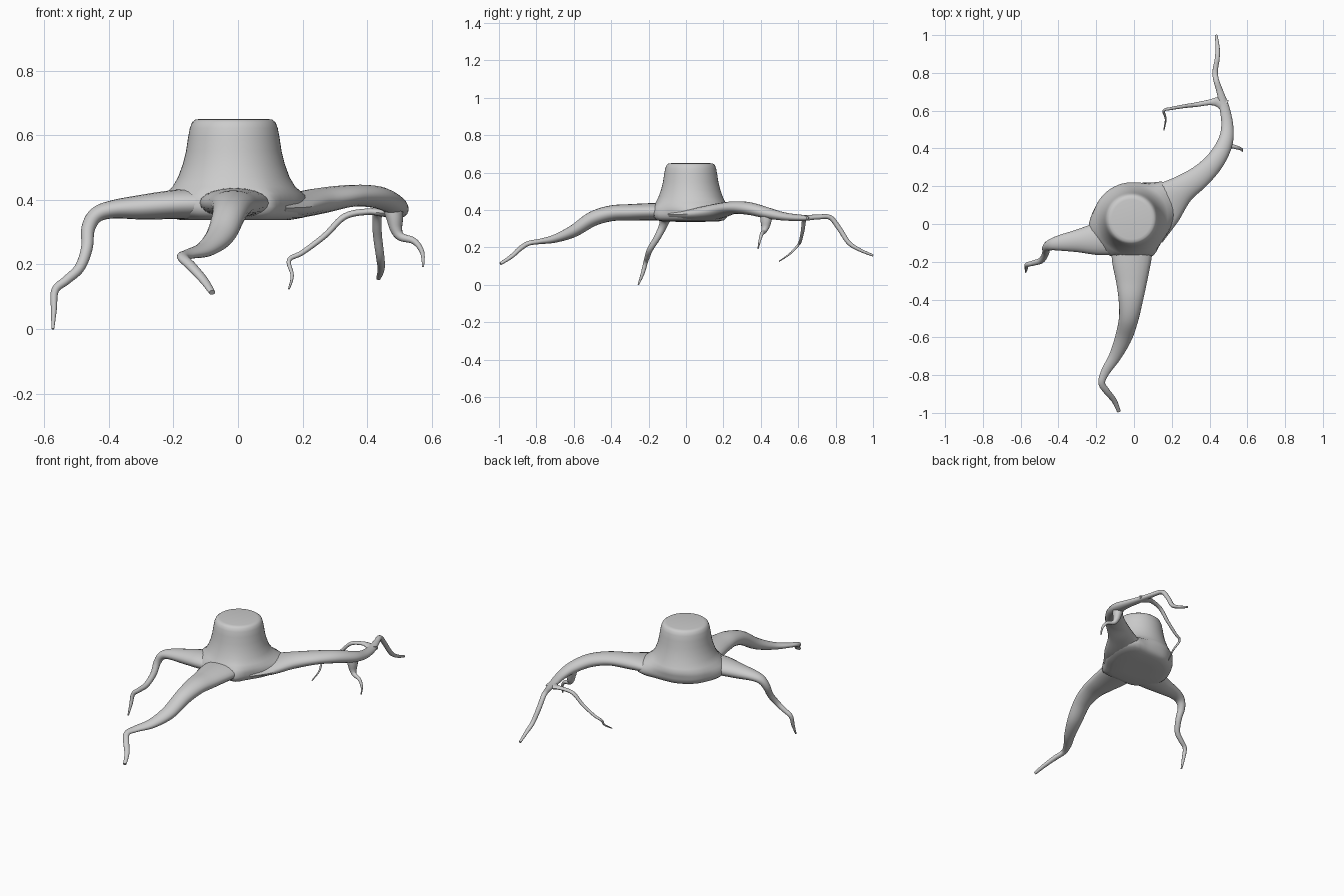
import bpy, bmesh, math
from mathutils import Vector


def finish(bm, name):
    bmesh.ops.recalc_face_normals(bm, faces=bm.faces)
    me = bpy.data.meshes.new(name)
    bm.to_mesh(me)
    bm.free()
    ob = bpy.data.objects.new(name, me)
    bpy.context.collection.objects.link(ob)
    bpy.context.view_layer.objects.active = ob
    ob.select_set(True)
    bpy.ops.object.shade_smooth_by_angle(angle=math.radians(50))
    ob.select_set(False)
    return ob


def skin(bm, rings):
    rows = [[bm.verts.new(p) for p in r] for r in rings]
    n = len(rows[0])
    for a, b in zip(rows, rows[1:]):
        for i in range(n):
            bm.faces.new((a[i], a[(i + 1) % n], b[(i + 1) % n], b[i]))
    bm.faces.new(rows[0])
    bm.faces.new(rows[-1])


def cubic(p0, p1, p2, p3, t):
    return [0.5 * (2 * b + (c - a) * t + (2 * a - 5 * b + 4 * c - d) * t * t
                   + (3 * b - a - 3 * c + d) * t ** 3)
            for a, b, c, d in zip(p0, p1, p2, p3)]


def root(name, pts, sides=20, steps=6):
    """Tapering tube; each point is x, y, z, half width, half height."""
    ext = [pts[0]] + pts + [pts[-1]]
    path = [cubic(*ext[i:i + 4], s / steps)
            for i in range(len(pts) - 1) for s in range(steps)] + [list(pts[-1])]
    cen = [Vector(p[:3]) for p in path]
    up, rings = Vector((0, 0, 1)), []
    for i, c in enumerate(cen):
        t = (cen[min(i + 1, len(cen) - 1)] - cen[max(i - 1, 0)]).normalized()
        side = t.cross(up).normalized()
        up = side.cross(t).normalized()
        w, h = path[i][3:]
        rings.append([c + side * w * math.cos(a) + up * h * math.sin(a)
                      for a in (2 * math.pi * k / sides for k in range(sides))])
    bm = bmesh.new()
    skin(bm, rings)
    return finish(bm, name)


# Stump: round top flaring into an irregular base (base radius every 15 degrees)
base = [.225, .25, .275, .275, .225, .2, .19, .19, .19, .195, .2, .205,
        .22, .235, .235, .225, .225, .205, .2, .205, .225, .205, .2, .21]
# radius, height, share of the base outline
profile = [(.105, .65, 0), (.119, .648, 0), (.129, .64, 0), (.136, .622, 0),
           (.142, .59, 0), (.148, .55, 0), (.158, .51, 0), (.172, .47, .03),
           (.187, .44, .15), (.2, .42, .45), (.2, .40, .8), (.2, .38, 1),
           (.195, .36, 1), (.18, .345, .95), (.15, .338, .85), (.08, .337, .4)]
rings = []
for r, z, k in profile:
    ring = []
    for i in range(48):
        j, f = divmod(i / 2, 1)
        j = int(j)
        b = cubic(*[[base[(j + d) % 24]] for d in (-1, 0, 1, 2)], f)[0]
        rad = r * (1 - k) + k * b * r / .2
        a = 2 * math.pi * i / 48
        ring.append((-.013 + rad * math.cos(a), .025 + rad * math.sin(a), z))
    rings.append(ring)
bm = bmesh.new()
skin(bm, rings)
finish(bm, "stump")

# Main roots
root("front_root", [
    (-.01, -.12, .39, .11, .047), (-.013, -.2, .39, .103, .046),
    (-.013, -.3, .387, .083, .044), (-.017, -.4, .382, .065, .042),
    (-.028, -.5, .352, .052, .04), (-.055, -.6, .288, .045, .033),
    (-.1, -.7, .247, .033, .022), (-.15, -.78, .232, .024, .014),
    (-.171, -.84, .222, .018, .013), (-.145, -.885, .195, .017, .013),
    (-.105, -.935, .15, .014, .011), (-.08, -.992, .113, .010, .008)])

root("left_root", [
    (-.13, -.07, .387, .095, .048), (-.2, -.08, .385, .085, .045),
    (-.3, -.09, .377, .06, .038), (-.39, -.1, .37, .042, .028),
    (-.44, -.11, .352, .03, .024), (-.464, -.125, .31, .022, .021),
    (-.468, -.155, .25, .018, .018), (-.49, -.192, .19, .016, .016),
    (-.53, -.206, .152, .014, .014), (-.566, -.216, .12, .012, .012),
    (-.57, -.232, .06, .01, .009), (-.573, -.255, .0, .004, .004)])

root("back_right_root", [
    (.06, .04, .375, .165, .036), (.15, .1, .378, .125, .038),
    (.25, .18, .396, .077, .04), (.35, .252, .412, .06, .034),
    (.43, .335, .408, .05, .034), (.482, .43, .385, .041, .03),
    (.494, .52, .366, .032, .022), (.478, .62, .358, .026, .016),
    (.455, .7, .362, .018, .013), (.433, .77, .36, .015, .013),
    (.431, .82, .3, .014, .013), (.44, .87, .225, .013, .012),
    (.443, .93, .186, .011, .009), (.435, 1.0, .157, .007, .006)])

# Side branches of the back right root
root("inner_branch", [
    (.485, .625, .358, .034, .014), (.445, .645, .36, .026, .012),
    (.4, .644, .363, .015, .01), (.33, .632, .348, .012, .01),
    (.27, .624, .29, .01, .009), (.2, .612, .237, .008, .008),
    (.158, .6, .213, .007, .007), (.168, .555, .165, .005, .005),
    (.158, .497, .125, .003, .003)], sides=12)

root("outer_branch", [
    (.478, .43, .385, .034, .034), (.485, .428, .345, .031, .027),
    (.49, .424, .308, .022, .019), (.505, .416, .285, .013, .013),
    (.545, .405, .272, .01, .01), (.57, .395, .238, .007, .007),
    (.573, .385, .192, .003, .003)], sides=12)
